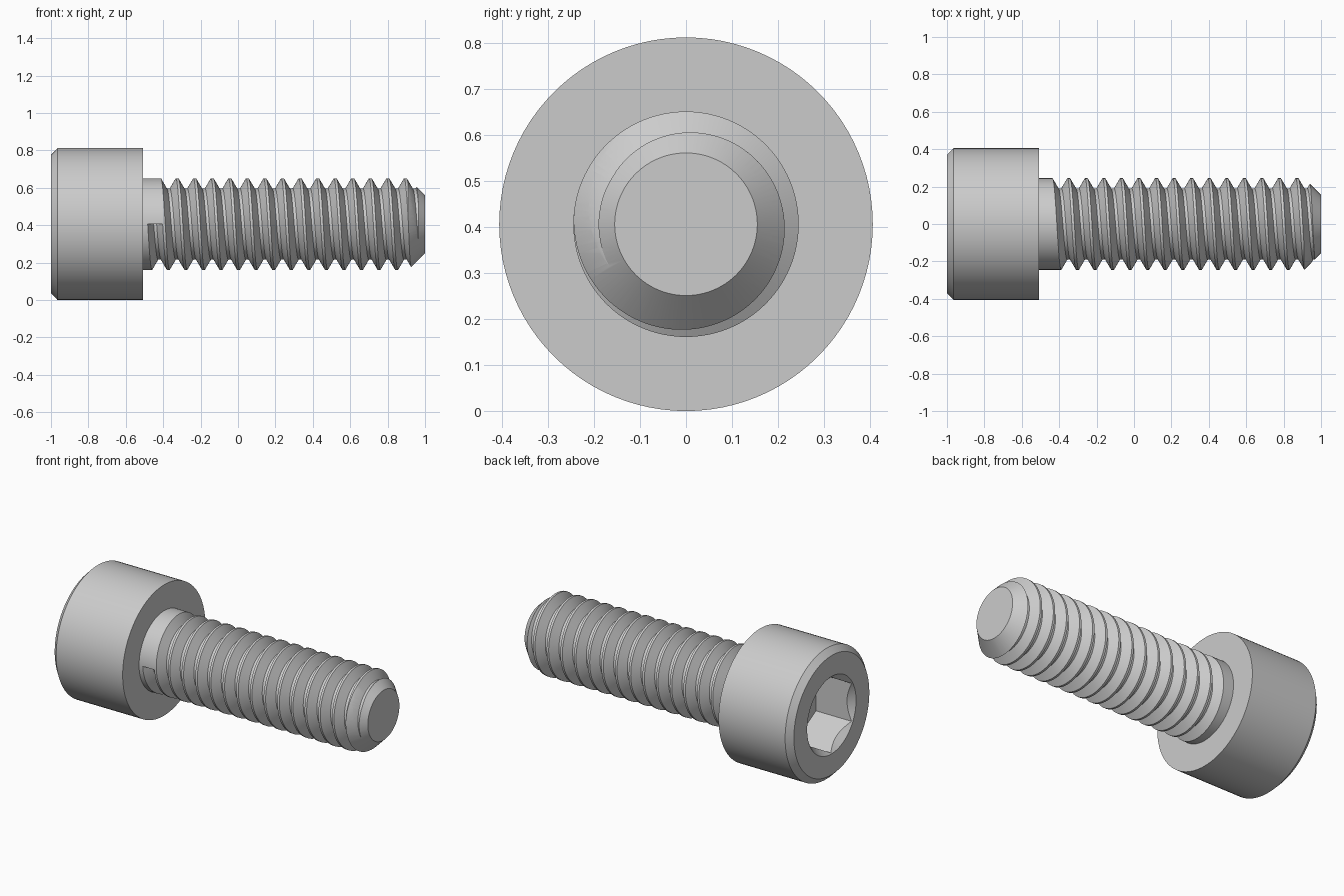
import bpy
import bmesh
from math import cos, sin, tau, pi

AXIS_Z = 0.406      # height of the screw axis
SEG = 96            # sides around the axis
HEAD_R, SHANK_R, ROOT_R = 0.406, 0.245, 0.19
NECK_X = -0.508     # where the shank meets the head
PITCH = 0.0939
TURNS = 16

if "Cube" in bpy.data.objects:
    bpy.data.objects.remove(bpy.data.objects["Cube"])


def around(x, r, turn):
    """Point at distance r from the screw axis, starting at the front side."""
    a = pi / 2 + tau * turn
    return (x, -r * sin(a), AXIS_Z + r * cos(a))


def finish(bm, name):
    bmesh.ops.recalc_face_normals(bm, faces=bm.faces)
    mesh = bpy.data.meshes.new(name)
    bm.to_mesh(mesh)
    bm.free()
    obj = bpy.data.objects.new(name, mesh)
    bpy.context.collection.objects.link(obj)
    return obj


def lathe(name, profile, sides=SEG, offset=0.0):
    """Closed solid from (x, radius) rings with flat ends."""
    bm = bmesh.new()
    rings = [[bm.verts.new(around(x, r, (j + offset) / sides)) for j in range(sides)]
             for x, r in profile]
    for a, b in zip(rings, rings[1:]):
        for j in range(sides):
            k = (j + 1) % sides
            bm.faces.new((a[j], a[k], b[k], b[j]))
    bm.faces.new(rings[0])
    bm.faces.new(rings[-1])
    return finish(bm, name)


def activate(obj):
    bpy.ops.object.select_all(action='DESELECT')
    obj.select_set(True)
    bpy.context.view_layer.objects.active = obj


def cut(obj, cutter, operation):
    cutter.hide_render = True
    activate(obj)
    mod = obj.modifiers.new("cut", 'BOOLEAN')
    mod.operation = operation
    mod.solver = 'EXACT'
    mod.object = cutter
    bpy.ops.object.modifier_apply(modifier=mod.name)
    bpy.data.objects.remove(cutter)


def open_joint(obj):
    """Remove the hidden disc where head and shank meet."""
    bm = bmesh.new()
    bm.from_mesh(obj.data)

    def hidden(v):
        r = (v.co.y ** 2 + (v.co.z - AXIS_Z) ** 2) ** 0.5
        return abs(v.co.x - NECK_X) < 0.001 and r < SHANK_R + 0.001

    discs = [f for f in bm.faces if all(hidden(v) for v in f.verts)]
    bmesh.ops.delete(bm, geom=discs, context='FACES')
    bm.to_mesh(obj.data)
    bm.free()


def smooth(obj):
    activate(obj)
    bpy.ops.object.shade_smooth_by_angle(angle=pi / 7)


def threaded_shank(name, end_x):
    """Cylinder with a helical groove that starts abruptly at the front."""
    bm = bmesh.new()

    def groove(turn):
        c = -0.443 + PITCH * turn
        shape = ((-0.04, SHANK_R), (-0.008, ROOT_R), (0.008, ROOT_R), (0.04, SHANK_R))
        return [bm.verts.new(around(c + dx, r, turn)) for dx, r in shape]

    # The seam column holds one groove more than any other column
    seam = [groove(k) for k in range(TURNS + 1)]
    starts = [bm.verts.new(around(NECK_X, SHANK_R, j / SEG)) for j in range(SEG)]
    ends = [bm.verts.new(around(end_x, SHANK_R, j / SEG)) for j in range(SEG)]

    def column(j):
        if j == 0:
            grooves = seam[:-1]
        elif j == SEG:
            grooves = seam[1:]
        else:
            grooves = [groove(k + j / SEG) for k in range(TURNS)]
        return [starts[j % SEG], *sum(grooves, []), ends[j % SEG]]

    cols = [column(j) for j in range(SEG + 1)]
    first, last = seam[0], seam[-1]
    for j in range(SEG):
        a, b = cols[j], cols[j + 1]
        for i in range(len(a) - 1):
            near, far = [a[i], a[i + 1]], [b[i + 1], b[i]]
            if j == 0 and i == len(a) - 2:
                near[1:1] = [last[0], last[3]]
            if j == SEG - 1 and i == 0:
                far[1:1] = [first[3], first[0]]
            bm.faces.new(near + far)
    for loop in (first, last, starts, ends):
        bm.faces.new(loop)
    return finish(bm, name)


# Cylindrical head with a chamfered outer rim
head = lathe("socket_head", [(-1, 0.37), (-0.965, HEAD_R), (NECK_X, HEAD_R),
                             (NECK_X, SHANK_R)])

# Hexagonal socket with a countersunk mouth
hexagon = lathe("hex_cutter", [(-1.1, 0.235), (-0.75, 0.235)], sides=6, offset=0.5)
cut(head, hexagon, 'DIFFERENCE')
mouth = lathe("mouth_cutter", [(-1.02, 0.26), (-0.9, 0.14)])
cut(head, mouth, 'DIFFERENCE')
open_joint(head)
smooth(head)

# Threaded shank trimmed to a chamfered tip
shank = threaded_shank("threaded_shank", 1.2)
tip = lathe("tip_cutter", [(-0.6, 0.5), (0.655, 0.5), (1, 0.155)])
cut(shank, tip, 'INTERSECT')
open_joint(shank)
smooth(shank)
